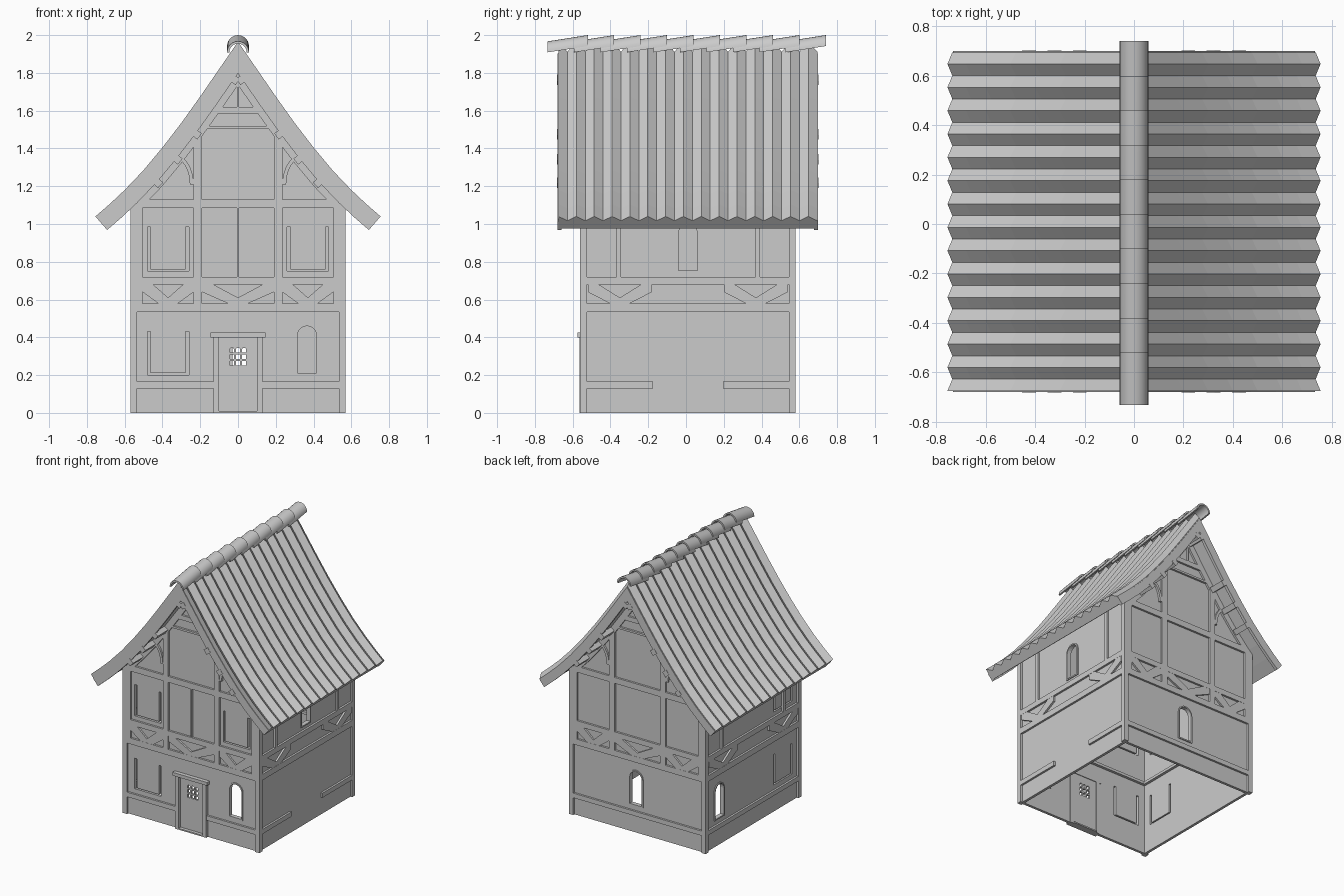
import bpy, bmesh, math
from mathutils import Matrix

cube = bpy.data.objects.get("Cube")
if cube:
    bpy.data.objects.remove(cube, do_unlink=True)

grey = bpy.data.materials.new("plain_grey")
grey.use_nodes = True
grey.diffuse_color = (0.6, 0.6, 0.6, 1)
grey.node_tree.nodes["Principled BSDF"].inputs["Base Color"].default_value = (0.6, 0.6, 0.6, 1)

CY = 0.01                       # house centre in y
TURN = {"front": 0, "left": 90, "back": 180, "right": -90}


def finish(bm, name, side="front"):
    """Turn a bmesh into an object, placed on one side of the house."""
    bmesh.ops.recalc_face_normals(bm, faces=bm.faces)
    bm.transform(Matrix.Translation((0, CY, 0)) @ Matrix.Rotation(math.radians(TURN[side]), 4, "Z"))
    mesh = bpy.data.meshes.new(name)
    bm.to_mesh(mesh)
    bm.free()
    mesh.materials.append(grey)
    obj = bpy.data.objects.new(name, mesh)
    bpy.context.collection.objects.link(obj)
    return obj


def prism(bm, pts, d0, d1):
    """Extrude an outline (u, z) from depth d0 outwards to d1."""
    a = [bm.verts.new((u, -d0, z)) for u, z in pts]
    b = [bm.verts.new((u, -d1, z)) for u, z in pts]
    bm.faces.new(a)
    bm.faces.new(b[::-1])
    for i in range(len(pts)):
        j = (i + 1) % len(pts)
        bm.faces.new((a[i], a[j], b[j], b[i]))


def rect(u0, u1, z0, z1):
    return [(u0, z0), (u1, z0), (u1, z1), (u0, z1)]


def arch(u, w, z0, z1):
    """Outline of a round-topped opening."""
    turns = [math.pi * i / 10 for i in range(11)]
    return [(u - w, z0), (u + w, z0)] + [(u + w * math.cos(t), z1 - w + w * math.sin(t)) for t in turns]


def cut(obj, outlines, side):
    bm = bmesh.new()
    for pts in outlines:
        prism(bm, pts, 0.45, 0.65)
    cutter = finish(bm, "cutter", side)
    cutter.hide_render = True
    mod = obj.modifiers.new("openings", "BOOLEAN")
    mod.operation, mod.solver, mod.object = "DIFFERENCE", "EXACT", cutter
    bpy.context.view_layer.objects.active = obj
    bpy.ops.object.modifier_apply(modifier=mod.name)
    bpy.data.objects.remove(cutter, do_unlink=True)


# Sagging roof curve, ridge to eave
PROFILE = [(0, 1.965), (0.1, 1.82), (0.2, 1.675), (0.3, 1.535), (0.4, 1.405),
           (0.5, 1.285), (0.6, 1.18), (0.68, 1.105), (0.755, 1.04)]


def normal(i):
    (x0, z0), (x1, z1) = PROFILE[max(i - 1, 0)], PROFILE[min(i + 1, len(PROFILE) - 1)]
    n = math.hypot(x1 - x0, z1 - z0)
    return (z0 - z1) / n, (x1 - x0) / n


def sunk(depth, last=len(PROFILE)):
    """Roof curve moved inwards by a depth, left eave to right eave."""
    half = []
    for i, (x, z) in enumerate(PROFILE[:last]):
        nx, nz = normal(i)
        half.append((x - depth * nx, z - depth * nz) if i else (0, z - depth / nz))
    return [(-x, z) for x, z in half[:0:-1]] + half


# Corrugated roof
bm = bmesh.new()
steps, reach = 29, 0.685
rings = []
for k in range(steps + 1):
    y = -reach + 2 * reach * k / steps
    loop = sunk(0.03 * (k % 2)) + sunk(0.085)[::-1]
    rings.append([bm.verts.new((x, y, z)) for x, z in loop])
n = len(rings[0])
for r, s in zip(rings, rings[1:]):
    for j in range(n):
        bm.faces.new((r[j], r[(j + 1) % n], s[(j + 1) % n], s[j]))
for r in (rings[0], rings[-1]):
    for j in range(n // 2 - 1):
        bm.faces.new((r[j], r[j + 1], r[n - 2 - j], r[n - 1 - j]))
finish(bm, "corrugated_roof")

# Overlapping half-round ridge tiles, each rising to the back
bm = bmesh.new()
for k in range(10):
    y0 = -0.742 + 0.14 * k
    ends = []
    for y, top in ((y0, 1.967), (y0 + 0.212, 2.0)):
        for r in (0.058, 0.046):
            ends.append([bm.verts.new((r * math.cos(math.pi * i / 12), y, top - 0.058 + r * math.sin(math.pi * i / 12)))
                         for i in range(13)])
    for p, q in ((0, 1), (1, 3), (3, 2), (2, 0)):
        for i in range(12):
            bm.faces.new((ends[p][i], ends[p][i + 1], ends[q][i + 1], ends[q][i]))
    for i in (0, 12):
        bm.faces.new([ends[e][i] for e in (0, 1, 3, 2)])
tiles = finish(bm, "ridge_tiles")
bpy.ops.object.select_all(action="DESELECT")
tiles.select_set(True)
bpy.context.view_layer.objects.active = tiles
bpy.ops.object.shade_smooth_by_angle()

# Openings: round-topped (u, foot, head) and slit windows (u, foot, head)
ARCHES = {"front": [(0.365, 0.2, 0.465)], "left": [(0, 0.745, 1.005)],
          "back": [(-0.02, 0.2, 0.465)], "right": [(-0.39, 0.2, 0.465)]}
SLITS = {"front": [(-0.37, 0.2, 0.43), (-0.37, 0.75, 0.985), (0.37, 0.75, 0.985)],
         "right": [(0.37, 0.2, 0.43), (0.37, 0.75, 0.985)]}

for side in TURN:
    gable = side in ("front", "back")

    # Wall panel with openings
    bm = bmesh.new()
    if gable:
        top = [p for p in sunk(0.06) if abs(p[0]) < 0.55]
        prism(bm, [(-0.555, 0), (0.555, 0), (0.555, 1.12)] + top[::-1] + [(-0.555, 1.12)], 0.535, 0.555)
    else:
        prism(bm, rect(-0.555, 0.555, 0, 1.12), 0.535, 0.555)
    wall = finish(bm, side + "_wall", side)
    holes = [arch(u, 0.05, a, b) for u, a, b in ARCHES[side]]
    for u, a, b in SLITS.get(side, []):
        holes.append([(u - 0.11, a), (u + 0.11, a), (u + 0.11, b), (u + 0.092, b), (u + 0.092, a + 0.01),
                      (u - 0.092, a + 0.01), (u - 0.092, b), (u - 0.11, b)])
    if side == "front":
        holes.append(rect(-0.1, 0.1, -0.05, 0.4))
    cut(wall, holes, side)

    # Frames round the arched windows
    bm = bmesh.new()
    for u, a, b in ARCHES[side]:
        prism(bm, arch(u, 0.06, a, b + 0.005), 0.53, 0.562)
    frame = finish(bm, side + "_window_frame", side)
    cut(frame, [arch(u, 0.05, a + 0.01, b - 0.005) for u, a, b in ARCHES[side]], side)

    # Timber frame: sills, rails, posts and braces
    bm = bmesh.new()

    def beam(u0, u1, z0, z1):
        prism(bm, rect(u0, u1, z0, z1), 0.545, 0.57)

    for s in (-1, 1):
        beam(*sorted((s * 0.535, s * 0.57)), 0, 0.58)
        beam(*sorted((s * (0.505 if gable else 0.535), s * 0.57)), 0.58, 1.12)
    beam(-0.55, 0.55, 0.535, 0.58)
    beam(-0.55, 0.55, 0.68, 0.72)
    stops = {"front": 0.13, "left": 0.185}.get(side, 0)
    for s in (-1, 1):
        beam(*sorted((s * stops, s * 0.55)), 0.13, 0.165)
    if gable:
        bays = [(-0.505, -0.235), (-0.19, 0.19), (0.235, 0.505)]
        beam(-0.55, 0.55, 1.085, 1.13)
        beam(-0.2, 0.2, 1.505, 1.52)
        beam(-0.16, 0.16, 1.585, 1.62)
        beam(-0.006, 0.006, 1.62, 1.86)
        if side == "front":
            beam(-0.006, 0.006, 0.72, 1.085)
        for s in (-1, 1):
            beam(*sorted((s * 0.19, s * 0.235)), 0.58, 1.5)
            curve = [math.pi / 2 * i / 8 for i in range(9)]
            prism(bm, [(s * (0.34 - 0.105 * math.cos(t)), 1.21 + 0.16 * math.sin(t)) for t in curve] +
                  [(s * (0.34 - 0.085 * math.cos(t)), 1.21 + 0.14 * math.sin(t)) for t in curve[::-1]], 0.545, 0.57)
        prism(bm, sunk(0.07, 7) + sunk(0.13, 7)[::-1], 0.545, 0.57)
    else:
        bays = [(-0.53, -0.19), (0.19, 0.53)]
        for u in (-0.365, 0.37):
            beam(u - 0.012, u + 0.012, 0.72, 1.1)
    for a, b in bays:
        m = (a + b) / 2
        for e, s in ((a, 1), (b, -1)):
            prism(bm, [(e, 0.685), (e, 0.64), (m - s * 0.05, 0.578), (m + s * 0.01, 0.578),
                       (m, 0.61), (e + s * 0.05, 0.685)], 0.545, 0.569)
    # Inner ledge between storeys
    prism(bm, rect(-0.54, 0.54, 0.53, 0.55), 0.515, 0.54)
    finish(bm, side + "_timber_frame", side)

    # Bargeboards and purlin ends under the overhang
    if gable:
        bm = bmesh.new()
        prism(bm, sunk(0.035) + sunk(0.095)[::-1], 0.668, 0.69)
        for i in (1, 3, 4, 5):
            (x, z), (nx, nz) = PROFILE[i], normal(i)
            for s in (-1, 1):
                prism(bm, [(s * (x - d * nx + w * nz), z - d * nz - w * nx)
                           for d, w in ((0.08, -0.02), (0.12, -0.02), (0.12, 0.02), (0.08, 0.02))], 0.55, 0.692)
        finish(bm, side + "_bargeboard", side)

# Door leaf with a small barred window
bm = bmesh.new()
prism(bm, rect(-0.1, 0.1, 0.005, 0.4), 0.535, 0.55)
door = finish(bm, "door")
panes = [rect(u - 0.011, u + 0.011, z, z + 0.025) for u in (-0.032, 0, 0.032) for z in (0.25, 0.285)]
cut(door, panes + [arch(u, 0.011, 0.32, 0.345) for u in (-0.032, 0, 0.032)], "front")

# Door frame, lintel and step
bm = bmesh.new()
prism(bm, rect(-0.13, -0.1, 0, 0.405), 0.53, 0.575)
prism(bm, rect(0.1, 0.13, 0, 0.405), 0.53, 0.575)
prism(bm, rect(-0.145, 0.145, 0.4, 0.425), 0.53, 0.585)
prism(bm, rect(-0.1, 0.1, 0, 0.01), 0.52, 0.575)
finish(bm, "door_frame")
